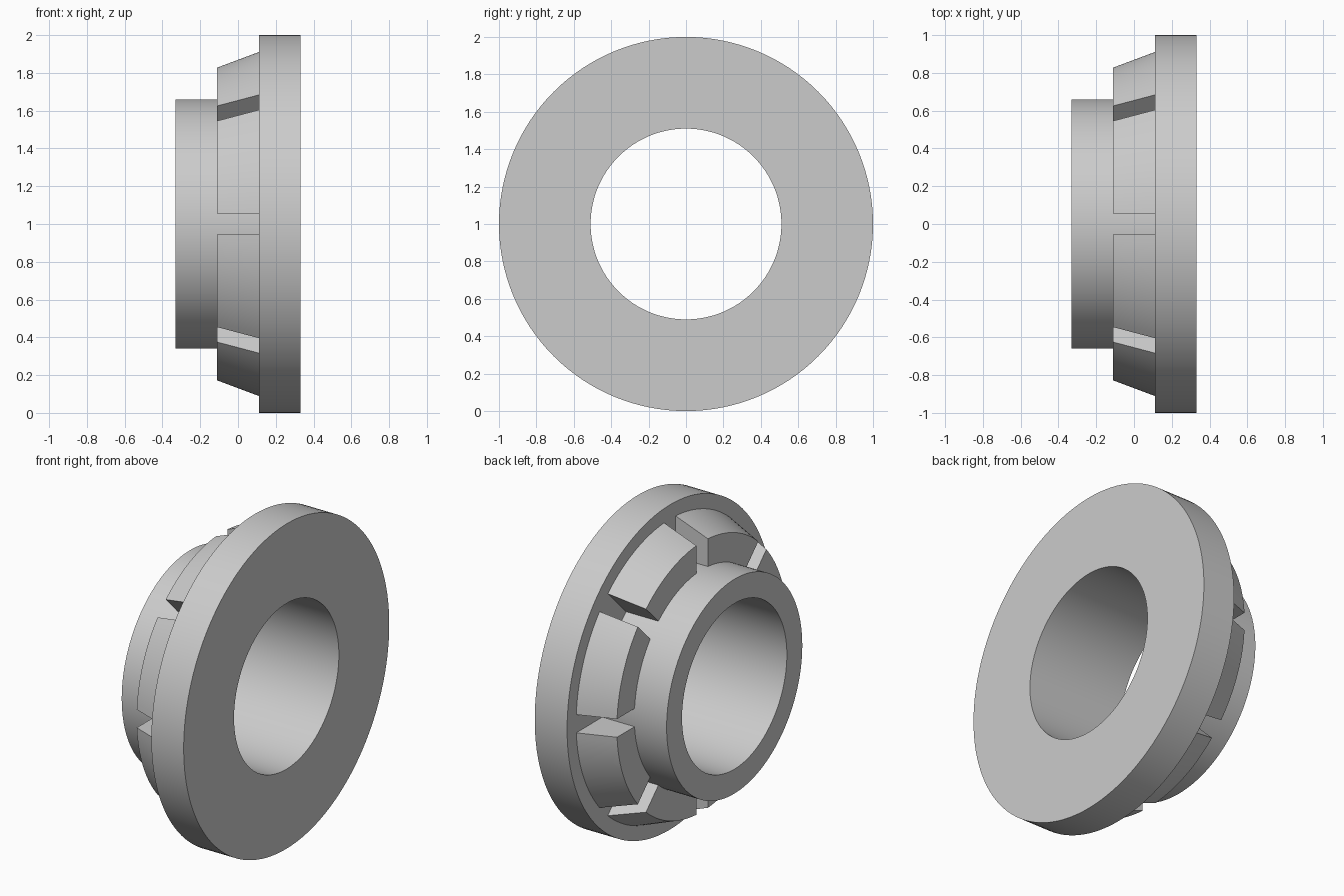
import bpy, bmesh
from math import asin, cos, sin, pi, radians
from mathutils import Vector

if "Cube" in bpy.data.objects:
    bpy.data.objects.remove(bpy.data.objects["Cube"])

BORE, HUB, FLANGE = 0.51, 0.66, 1.0
X_HUB, X_TOOTH, X_STEP, X_END = -0.33, -0.11, 0.11, 0.33
TEETH, SLOT_HALF = 8, 0.056

grey = bpy.data.materials.new("plain_grey")
grey.use_nodes = True
colour = (0.6, 0.6, 0.6, 1)
grey.diffuse_color = colour
grey.node_tree.nodes["Principled BSDF"].inputs["Base Color"].default_value = colour


def finish(bm, name):
    """Turn a bmesh into a smooth-shaded object with crisp edges."""
    bmesh.ops.recalc_face_normals(bm, faces=bm.faces)
    mesh = bpy.data.meshes.new(name)
    bm.to_mesh(mesh)
    bm.free()
    mesh.materials.append(grey)
    ob = bpy.data.objects.new(name, mesh)
    bpy.context.collection.objects.link(ob)
    bpy.ops.object.select_all(action='DESELECT')
    ob.select_set(True)
    bpy.context.view_layer.objects.active = ob
    bpy.ops.object.shade_smooth_by_angle(angle=radians(30))
    return ob


# Bored hub and wide flange, turned around the x axis
bm = bmesh.new()
profile = [(X_HUB, BORE), (X_HUB, HUB), (X_STEP, HUB),
           (X_STEP, FLANGE), (X_END, FLANGE), (X_END, BORE)]
verts = [bm.verts.new((x, 0, 1 + r)) for x, r in profile]
edges = [bm.edges.new((v, verts[(i + 1) % len(verts)])) for i, v in enumerate(verts)]
bmesh.ops.spin(bm, geom=verts + edges, cent=(0, 0, 1), axis=(1, 0, 0),
               angle=2 * pi, steps=128)
bmesh.ops.remove_doubles(bm, verts=bm.verts, dist=1e-4)
finish(bm, "flanged_hub")


# Tapered teeth, separated by parallel-sided slots
def tooth(index, steps=16):
    bm = bmesh.new()
    section = [(X_TOOTH, HUB - 0.01), (X_TOOTH, 0.83),
               (X_STEP, 0.912), (X_STEP, HUB - 0.01)]
    pitch = 2 * pi / TEETH
    rings = []
    for s in range(steps + 1):
        ring = []
        for x, r in section:
            margin = asin(SLOT_HALF / r)
            a = index * pitch + margin + (pitch - 2 * margin) * s / steps
            ring.append(bm.verts.new(Vector((x, r * cos(a), 1 + r * sin(a)))))
        rings.append(ring)
    for a, b in zip(rings, rings[1:]):
        for i in range(4):
            j = (i + 1) % 4
            bm.faces.new((a[i], a[j], b[j], b[i]))
    bm.faces.new(rings[0])
    bm.faces.new(rings[-1])
    finish(bm, f"tooth_{index + 1}")


for i in range(TEETH):
    tooth(i)
